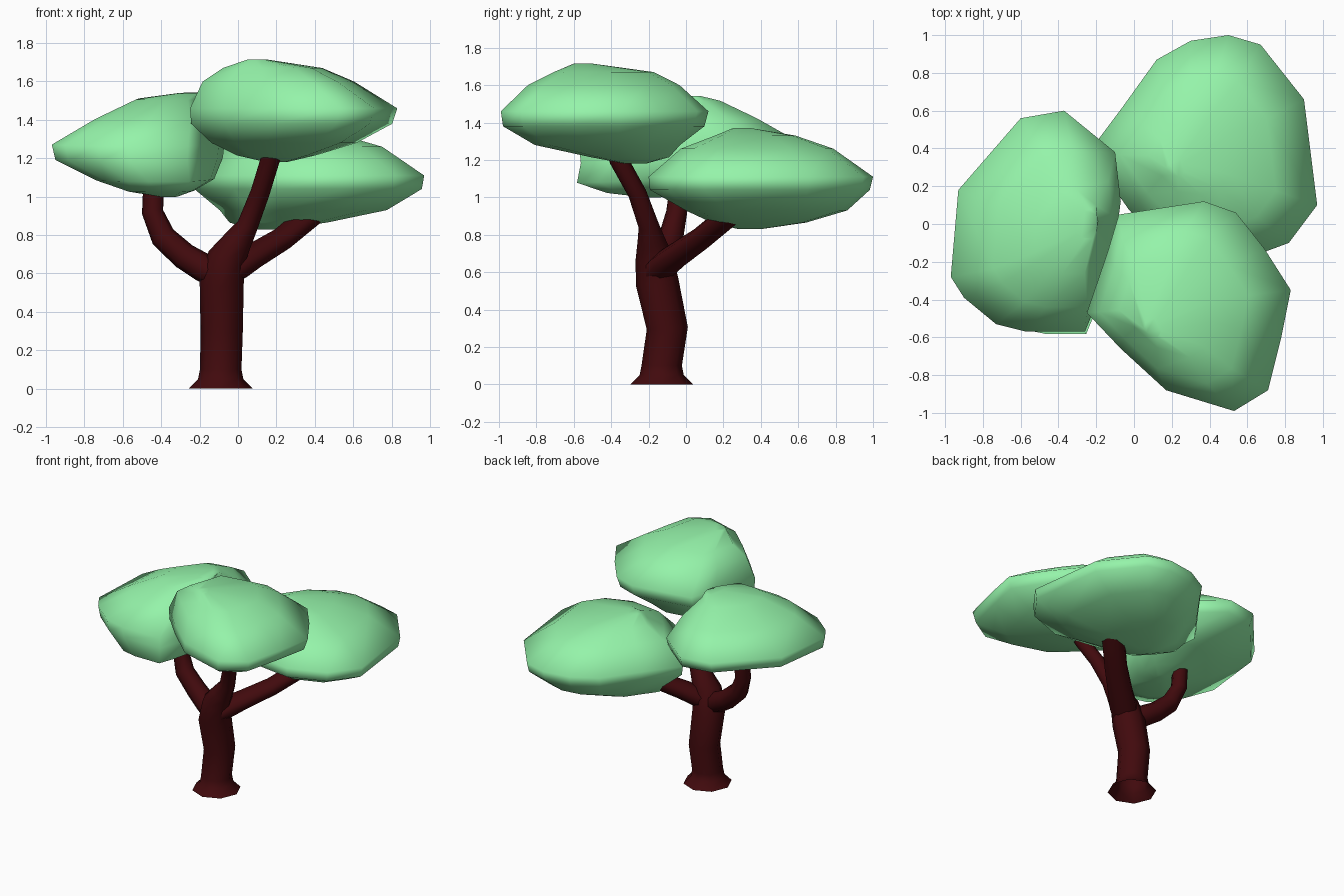
import bpy, math
from mathutils import Vector

if "Cube" in bpy.data.objects:
    bpy.data.objects.remove(bpy.data.objects["Cube"])


def material(name, color):
    m = bpy.data.materials.new(name)
    m.diffuse_color = (*color, 1)
    m.use_nodes = True
    m.node_tree.nodes["Principled BSDF"].inputs["Base Color"].default_value = m.diffuse_color
    return m


BARK = material("bark", (0.053, 0.003, 0.004))
LEAF = material("leaf", (0.30, 0.90, 0.40))


def loft(name, rings, mat, sharp, open_base=False):
    """Skin equal-length rings into a smooth shaded solid."""
    n = len(rings[0])
    verts = [p for r in rings for p in r]
    faces = [(k * n + i, k * n + (i + 1) % n, (k + 1) * n + (i + 1) % n, (k + 1) * n + i)
             for k in range(len(rings) - 1) for i in range(n)]
    faces.append(tuple(range(len(verts) - n, len(verts))))
    if not open_base:
        faces.append(tuple(reversed(range(n))))
    mesh = bpy.data.meshes.new(name)
    mesh.from_pydata(verts, [], faces)
    mesh.materials.append(mat)
    ob = bpy.data.objects.new(name, mesh)
    bpy.context.collection.objects.link(ob)
    bpy.context.view_layer.objects.active = ob
    ob.select_set(True)
    bpy.ops.object.shade_smooth_by_angle(angle=math.radians(sharp))
    ob.select_set(False)


def limb(name, path, sides=8, on_ground=False, widen=Vector((0, 0, 0))):
    """Tapered tube through (x, y, z, radius) stations, optionally widened along a direction."""
    pts = [Vector(p[:3]) for p in path]
    rings = []
    for k, c in enumerate(pts):
        t = (pts[min(k + 1, len(pts) - 1)] - pts[max(k - 1, 0)]).normalized()
        if on_ground and k < 3:
            t = Vector((0, 0, 1))
        u = (Vector((0, 1, 0)) - t * t.y).normalized()
        v = t.cross(u)
        ring = [path[k][3] * (u * math.cos(a) + v * math.sin(a))
                for a in (2 * math.pi * i / sides for i in range(sides))]
        rings.append([c + o + widen * o.dot(widen) for o in ring])
    loft(name, rings, BARK, 60, on_ground)


def canopy(name, outline, levels, tilt=0):
    """Stack scaled copies of a plan outline; levels are (z, scale, centre x, centre y)."""
    xs, ys = zip(*outline)
    cx, cy = (min(xs) + max(xs)) / 2, (min(ys) + max(ys)) / 2
    rings = [[(mx + s * (x - cx), my + s * (y - cy), z + tilt * s * (y - cy))
              for x, y in outline] for z, s, mx, my in levels]
    loft(name, rings, LEAF, 80)


# Trunk, running on into the front branch
limb("trunk", [(-.09, -.13, 0, .168), (-.09, -.13, .05, .118), (-.09, -.13, .1, .108),
               (-.085, -.10, .3, .11), (-.085, -.155, .55, .115), (-.06, -.17, .68, .10),
               (.0, -.185, .77, .075), (.05, -.2, .85, .055), (.115, -.26, 1.02, .05),
               (.17, -.36, 1.2, .05), (.19, -.40, 1.3, .045)], on_ground=True)

# Side branches
limb("left_branch", [(-.09, -.17, .58, .07), (-.18, -.13, .63, .075), (-.28, -.10, .69, .07),
                     (-.39, -.08, .79, .066), (-.445, -.05, .92, .056), (-.44, -.03, 1.08, .053)])
limb("right_branch", [(-.08, -.18, .58, .06), (0, -.115, .64, .07), (.08, -.05, .69, .064),
                      (.23, .08, .78, .058), (.4, .25, .92, .058), (.47, .32, .98, .055)],
     widen=Vector((.45, -.45, 0)))

# Front canopy (highest)
canopy("front_canopy",
       [(-.08, .05), (-.14, -.15), (-.25, -.47), (-.07, -.66), (.17, -.88), (.53, -.99),
        (.71, -.88), (.78, -.6), (.83, -.35), (.69, -.13), (.54, .06), (.37, .12)],
       [(1.18, .1, .2, -.27), (1.215, .38, .2, -.3), (1.28, .70, .24, -.42),
        (1.38, .97, .28, -.44), (1.46, 1, .29, -.435), (1.60, .73, .21, -.44),
        (1.67, .48, .18, -.44), (1.715, .09, .10, -.55)])

# Back right canopy (lowest)
canopy("back_canopy",
       [(-.24, .38), (-.03, .08), (.2, -.15), (.55, -.2), (.82, -.1), (.97, .1),
        (.9, .66), (.67, .95), (.5, 1.0), (.3, .97), (.12, .87), (-.06, .62)],
       [(.83, .1, .14, .34), (.865, .42, .21, .39), (.93, .72, .34, .43), (1.04, .98, .365, .395),
        (1.11, 1, .365, .4), (1.26, .68, .34, .38), (1.33, .36, .29, .37), (1.37, .08, .22, .3)])

# Left canopy
canopy("left_canopy",
       [(-.93, .18), (-.97, -.28), (-.9, -.39), (-.73, -.53), (-.57, -.57), (-.26, -.57),
        (-.19, -.4), (-.1, -.1), (-.07, .12), (-.1, .38), (-.37, .6), (-.6, .56)],
       [(1.0, .1, -.36, -.15), (1.03, .38, -.4, -.2), (1.09, .68, -.43, -.185),
        (1.2, .97, -.515, .005), (1.28, 1, -.52, .015), (1.41, .70, -.43, -.03),
        (1.51, .38, -.36, -.04), (1.54, .13, -.25, .0)], tilt=.03)
